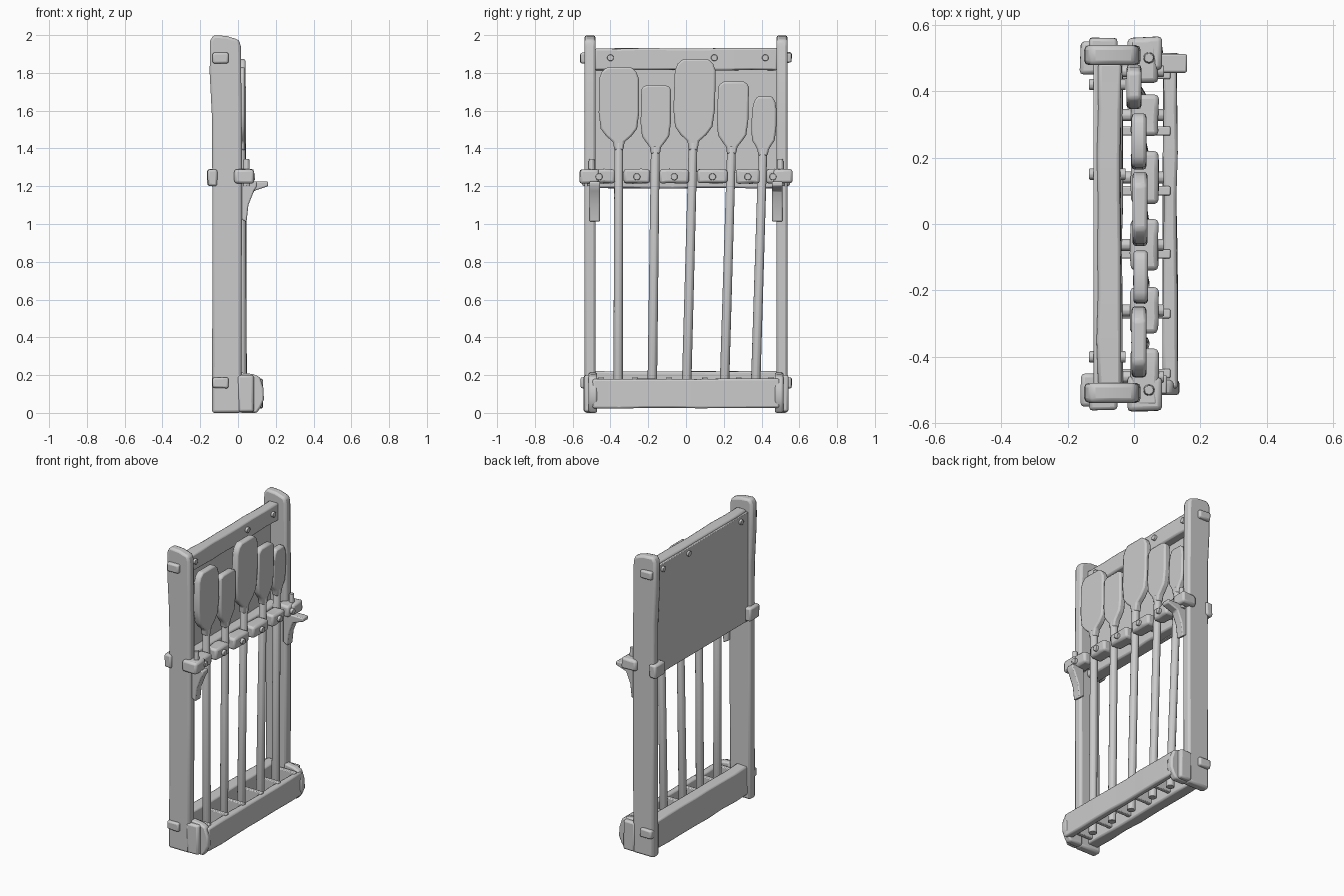
import bpy, bmesh, math, random
from mathutils import Vector

random.seed(4)
cube = bpy.data.objects.get("Cube")
if cube:
    bpy.data.objects.remove(cube, do_unlink=True)

grey = bpy.data.materials.new("plain_grey")
grey.use_nodes = True
GREY = (0.6, 0.6, 0.6, 1)
grey.diffuse_color = GREY
grey.node_tree.nodes["Principled BSDF"].inputs["Base Color"].default_value = GREY


def finish(name, bm, bevel=0.0):
    """Turn a bmesh into a softly bevelled, smooth shaded object."""
    bmesh.ops.recalc_face_normals(bm, faces=bm.faces)
    mesh = bpy.data.meshes.new(name)
    bm.to_mesh(mesh)
    bm.free()
    mesh.materials.append(grey)
    ob = bpy.data.objects.new(name, mesh)
    bpy.context.collection.objects.link(ob)
    if bevel:
        mod = ob.modifiers.new("worn_edges", "BEVEL")
        mod.width = bevel
        mod.segments = 2
        mod.limit_method = "ANGLE"
        mod.angle_limit = math.radians(35)
    bpy.ops.object.select_all(action="DESELECT")
    ob.select_set(True)
    bpy.context.view_layer.objects.active = ob
    bpy.ops.object.shade_smooth_by_angle(angle=math.radians(40))
    return ob


def beam(name, x, y, z, bevel=0.01, cuts=0, wobble=0.0):
    """Box between three (low, high) ranges, cut along its longest side and hand-hewn."""
    lo, hi = Vector((x[0], y[0], z[0])), Vector((x[1], y[1], z[1]))
    size = hi - lo
    bm = bmesh.new()
    bmesh.ops.create_cube(bm, size=1)
    for v in bm.verts:
        v.co = Vector([(lo[i] + hi[i]) / 2 + v.co[i] * size[i] for i in range(3)])
    axis = max(range(3), key=lambda i: size[i])
    if cuts:
        long_edges = [e for e in bm.edges
                      if abs(e.verts[0].co[axis] - e.verts[1].co[axis]) > size[axis] / 2]
        bmesh.ops.subdivide_edges(bm, edges=long_edges, cuts=cuts, use_grid_fill=True)
    for v in bm.verts:
        for i in range(3):
            if i != axis:
                v.co[i] += random.uniform(-wobble, wobble)
    return finish(name, bm, bevel)


def plate(name, outline, place, depth, bevel):
    """Extrude a flat outline; place maps (a, b, depth) to a 3D point."""
    bm = bmesh.new()
    low, high = [[bm.verts.new(place(a, b, d)) for a, b in outline] for d in depth]
    bm.faces.new(low)
    bm.faces.new(high)
    n = len(outline)
    for i in range(n):
        bm.faces.new((low[i], low[(i + 1) % n], high[(i + 1) % n], high[i]))
    return finish(name, bm, bevel)


def rod(name, start, end, r1, r2=None, sides=10):
    """Tapered round bar between two points."""
    start, end = Vector(start), Vector(end)
    line = end - start
    bm = bmesh.new()
    bmesh.ops.create_cone(bm, cap_ends=True, segments=sides, radius1=r1,
                          radius2=r2 or r1, depth=line.length)
    turn = line.to_track_quat("Z", "Y")
    for v in bm.verts:
        v.co = turn @ v.co + (start + end) / 2
    return finish(name, bm, 0.003)


# Side posts with rounded tops, pegs, corner wraps and brackets
post_side = [(-0.138, 0), (0.018, 0), (0.02, 0.9), (0.02, 1.5), (0.015, 1.94),
             (0.005, 1.975), (-0.06, 1.995), (-0.13, 2.0), (-0.148, 1.97),
             (-0.15, 1.8), (-0.137, 1.55), (-0.135, 0.8)]
for side, s in (("right", -1), ("left", 1)):
    plate("post_" + side, post_side, lambda a, b, d: (a, s * d, b), (0.478, 0.538), 0.014)

    def y_range(a, b):
        return sorted((s * a, s * b))

    for level, z in (("top", 1.88), ("bottom", 0.16)):
        beam(f"{level}_tenon_{side}", (-0.135, -0.05), y_range(0.5, 0.56),
             (z - 0.028, z + 0.028), 0.01, 0, 0.003)
    beam("middle_tenon_" + side, (-0.162, -0.11), y_range(0.45, 0.55), (1.2, 1.29), 0.012, 0, 0.003)
    beam("wrap_block_" + side, (-0.02, 0.085), y_range(0.46, 0.562), (1.215, 1.29), 0.014, 0, 0.004)
    rod("wrap_peg_" + side, (0.045, s * 0.5, 1.2), (0.045, s * 0.5, 1.345), 0.022, 0.015, 8)
    # curved bracket carrying the holder rail
    reach = 0.16 if s > 0 else 0.1
    bracket = [(0.01, 1.03), (0.045, 1.01), (0.055, 1.1), (0.085, 1.175),
               (reach, 1.2), (reach, 1.225), (0.01, 1.225)]
    plate("bracket_" + side, bracket, lambda a, b, d: (a, s * d, b), (0.455, 0.512), 0.007)
    # tray end
    tray_end = [(0.01, 0), (0.1, 0), (0.12, 0.03), (0.137, 0.07), (0.135, 0.13),
                (0.115, 0.19), (0.08, 0.205), (0.01, 0.215)]
    plate("tray_end_" + side, tray_end, lambda a, b, d: (a, s * d, b), (0.47, 0.515), 0.01)
    beam("tray_foot_" + side, (0.0, 0.085), y_range(0.49, 0.54), (0.005, 0.2), 0.012, 0, 0.004)

# Backboard and rails
beam("backboard", (-0.122, -0.095), (-0.485, 0.485), (1.19, 1.915), 0.004)
beam("top_rail", (-0.11, -0.04), (-0.485, 0.485), (1.815, 1.93), 0.01, 6, 0.003)
beam("middle_rail", (-0.115, -0.035), (-0.485, 0.485), (1.19, 1.275), 0.01, 6, 0.003)
for i, y in enumerate((-0.4, 0.15, 0.42)):
    rod(f"backboard_nail_{i}", (-0.135, y, 1.88), (-0.025, y, 1.88), 0.018)

# Holder blocks between the shafts, pinned to the middle rail
blocks = ((-0.55, -0.375), (-0.33, -0.19), (-0.14, 0.015),
          (0.06, 0.22), (0.265, 0.39), (0.425, 0.56))
for i, span in enumerate(blocks):
    beam(f"holder_block_{i}", (-0.01, 0.073), span, (1.215, 1.29), 0.014, 2, 0.003)
    mid = max(-0.46, min(0.46, sum(span) / 2))
    rod(f"holder_pin_{i}", (-0.06, mid, 1.25), (0.09, mid, 1.25), 0.019)

# Open-bottomed tray with dividers
beam("tray_front_board", (0.088, 0.13), (-0.495, 0.495), (0.025, 0.18), 0.01, 6, 0.003)
beam("tray_back_board", (-0.118, -0.04), (-0.485, 0.485), (0.03, 0.22), 0.01, 6, 0.003)
for i, y in enumerate((-0.45, -0.27, -0.09, 0.1, 0.28, 0.45)):
    beam(f"tray_divider_{i}", (-0.06, 0.11), (y - 0.014, y + 0.014), (0.05, 0.19), 0.005)

# Paddles: foot y, head y, neck z, top z, half width, head x, roundness of the top
paddles = ((-0.36, -0.355, 1.39, 1.83, 0.107, 0.015, 0.06),
           (-0.18, -0.16, 1.37, 1.735, 0.08, 0.02, 0.02),
           (0.0, 0.044, 1.39, 1.873, 0.11, 0.018, 0.06),
           (0.2, 0.247, 1.37, 1.755, 0.083, 0.015, 0.03),
           (0.365, 0.412, 1.36, 1.675, 0.066, 0.0, 0.07))
for i, (foot, head, neck, top, half, hx, r) in enumerate(paddles):
    tall = top - neck
    lean = (head - foot) / (neck + tall / 2)
    neck_y = foot + lean * neck
    rod(f"paddle_shaft_{i}", (0.022, foot, 0.03), (hx, neck_y, neck + 0.04), 0.026, 0.024)
    half_shape = [(0.024, neck), (0.03, neck + tall * 0.1),
                  (half * 0.62, neck + tall * 0.17), (half * 0.9, neck + tall * 0.26),
                  (half, neck + tall * 0.45), (half * 0.98, top - r),
                  (half * 0.85, top - r * 0.4), (half * 0.6, top)]
    outline = half_shape + [(-a, b) for a, b in reversed(half_shape)]
    plate(f"paddle_head_{i}", outline,
          lambda a, b, d: (hx + d, foot + lean * b + a, b), (-0.022, 0.022), 0.01)
